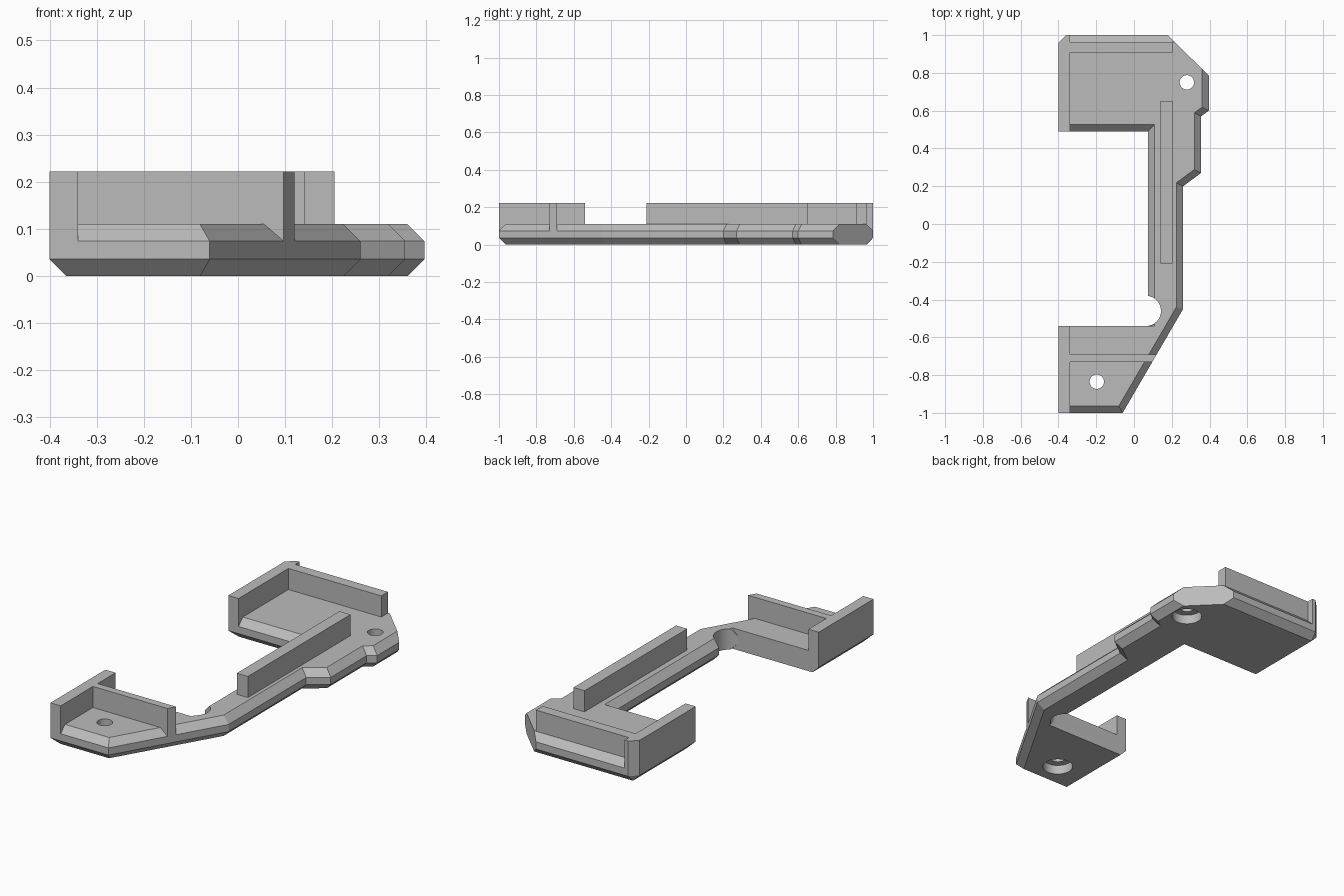
import bpy, bmesh, math
from mathutils import Vector
from mathutils.geometry import intersect_line_line_2d  # noqa: F401

if "Cube" in bpy.data.objects:
    bpy.data.objects.remove(bpy.data.objects["Cube"])

grey = bpy.data.materials.new("plain_grey")
grey.use_nodes = True
grey.diffuse_color = (0.5, 0.5, 0.5, 1)
grey.node_tree.nodes["Principled BSDF"].inputs["Base Color"].default_value = (0.5, 0.5, 0.5, 1)

C = 0.036          # chamfer size
DECK = 0.11        # plate thickness
TOP = 0.222        # wall height


def loft(name, levels):
    """Solid from (outline, z) levels with equal point counts."""
    bm = bmesh.new()
    rings = [[bm.verts.new((x, y, z)) for x, y in pts] for pts, z in levels]
    n = len(rings[0])
    for low, high in zip(rings, rings[1:]):
        for i in range(n):
            j = (i + 1) % n
            bm.faces.new((low[i], low[j], high[j], high[i]))
    bm.faces.new(rings[0][::-1])
    bm.faces.new(rings[-1])
    bmesh.ops.recalc_face_normals(bm, faces=bm.faces)
    mesh = bpy.data.meshes.new(name)
    bm.to_mesh(mesh)
    bm.free()
    mesh.materials.append(grey)
    obj = bpy.data.objects.new(name, mesh)
    bpy.context.collection.objects.link(obj)
    return obj


def prism(name, pts, z0, z1):
    return loft(name, [(pts, z0), (pts, z1)])


def rect(x0, x1, y0, y1):
    return [(x0, y0), (x1, y0), (x1, y1), (x0, y1)]


def circle(x, y, r, n=48):
    return [(x + r * math.cos(math.tau * i / n), y + r * math.sin(math.tau * i / n)) for i in range(n)]


def inset(pts, dists):
    """Move each edge of a counter-clockwise outline inward by its own distance."""
    lines = []
    for i, p in enumerate(pts):
        a, b = Vector(p), Vector(pts[(i + 1) % len(pts)])
        d = (b - a).normalized()
        lines.append((a + Vector((-d.y, d.x)) * dists[i], d))
    out = []
    for i, (b, e) in enumerate(lines):
        a, d = lines[i - 1]
        t = (b - a).cross(e) / d.cross(e)
        out.append(tuple(a + d * t))
    return out


# Plate outline: x, y, then bottom and top chamfer of the edge that follows
edges = [
    (-0.40, -1.00, C, C), (-0.06, -1.00, C, C), (0.26, -0.45, C, C), (0.26, 0.20, C, C),
    (0.355, 0.27, C, C), (0.355, 0.57, C, C), (0.396, 0.60, C, C), (0.396, 0.785, 0, 0),
    (0.18, 1.00, C, C), (-0.36, 1.00, 0.022, 0), (-0.40, 0.96, C, 0), (-0.40, 0.49, C, C),
    (0.073, 0.49, C, C), (0.073, -0.54, 0, 0), (-0.40, -0.54, C, 0),
]
outline = [e[:2] for e in edges]
plate = loft("base_plate", [
    (inset(outline, [e[2] for e in edges]), 0), (outline, C),
    (outline, DECK - C), (inset(outline, [e[3] for e in edges]), DECK)])

# Round relief at the inner corner and two counterbored screw holes
cutters = [prism("relief_cutter", circle(0.063, -0.46, 0.08), -0.1, 0.3)]
for x, y in ((0.28, 0.75), (-0.197, -0.835)):
    cutters.append(prism("hole_cutter", circle(x, y, 0.038), -0.1, 0.3))
    cutters.append(prism("counterbore_cutter", circle(x, y, 0.075), -0.1, 0.05))
for cutter in cutters:
    cutter.hide_render = True
    mod = plate.modifiers.new("cut", 'BOOLEAN')
    mod.operation, mod.solver, mod.object = 'DIFFERENCE', 'EXACT', cutter
bpy.context.view_layer.update()
cut_mesh = bpy.data.meshes.new_from_object(plate.evaluated_get(bpy.context.evaluated_depsgraph_get()))
plate.modifiers.clear()
plate.data = cut_mesh
for cutter in cutters:
    bpy.data.objects.remove(cutter)

# Upright walls and rail
prism("front_side_wall", rect(-0.40, -0.34, -1.0, -0.54), DECK - C, TOP)
prism("back_side_wall", [(-0.40, 0.49), (-0.34, 0.49), (-0.34, 1.0), (-0.36, 1.0), (-0.40, 0.96)],
      DECK - C, TOP)
prism("front_cross_wall", [(-0.34, -0.73), (0.097, -0.73), (0.12, -0.69), (-0.34, -0.69)], DECK - C, TOP)
prism("back_cross_wall", rect(-0.34, 0.205, 0.908, 1.0 - C), DECK, TOP)
prism("arm_rail", rect(0.14, 0.205, -0.21, 0.65), DECK, TOP)

# Smooth only the round bores
bpy.ops.object.select_all(action='DESELECT')
plate.select_set(True)
bpy.context.view_layer.objects.active = plate
bpy.ops.object.shade_smooth_by_angle(angle=math.radians(20))
